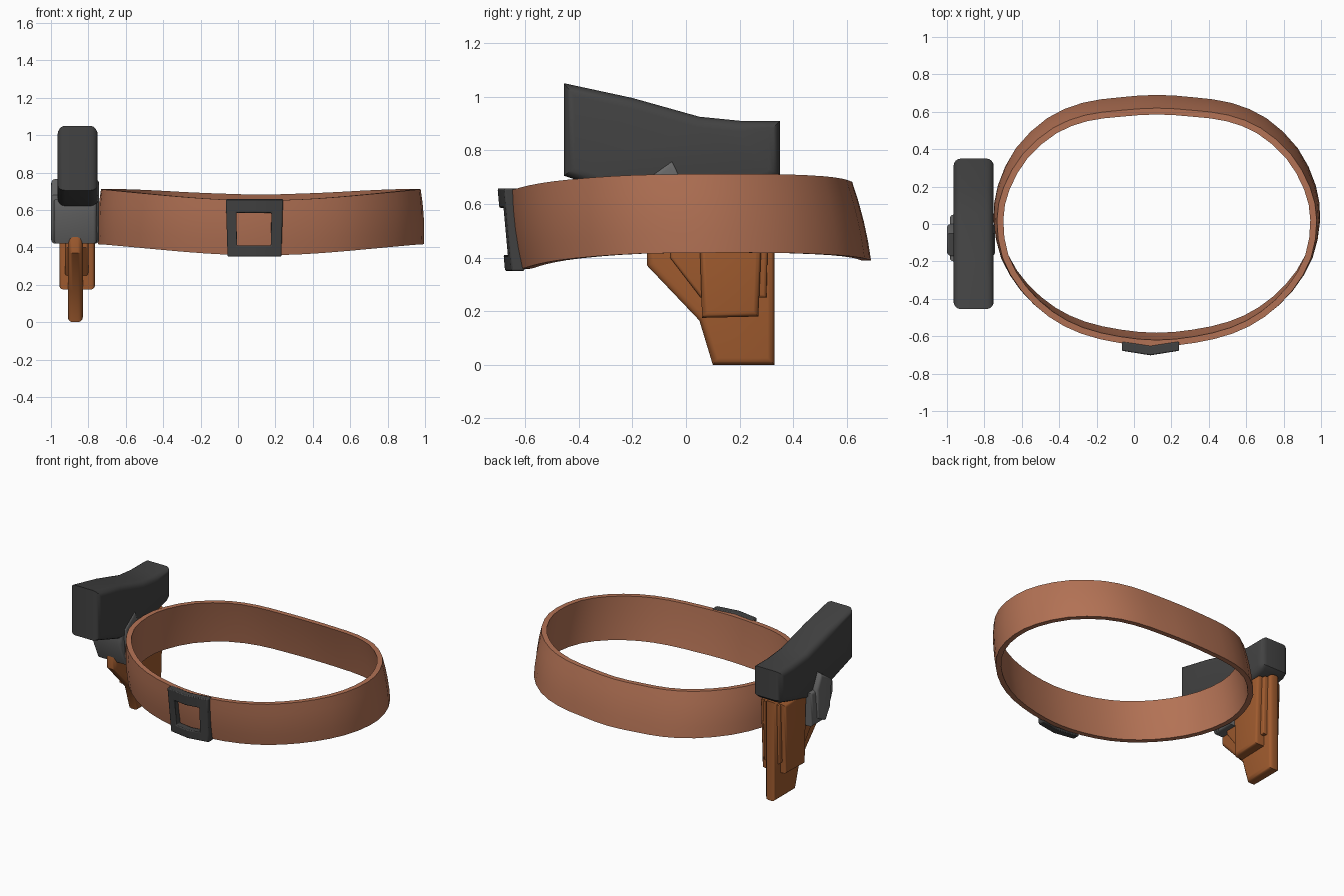
import bpy, bmesh, math
from mathutils import Vector

if "Cube" in bpy.data.objects:
    bpy.data.objects.remove(bpy.data.objects["Cube"])


def material(name, rgb):
    m = bpy.data.materials.new(name)
    m.diffuse_color = (*rgb, 1)
    m.use_nodes = True
    m.node_tree.nodes["Principled BSDF"].inputs["Base Color"].default_value = m.diffuse_color
    return m


TAN = material("tan_leather", (0.45, 0.168, 0.09))
BROWN = material("brown_leather", (0.35, 0.105, 0.028))
DARK = material("dark_metal", (0.055, 0.055, 0.055))
GREY = material("grey_metal", (0.14, 0.14, 0.14))


def finish(bm, name, mat, angle=35):
    bmesh.ops.recalc_face_normals(bm, faces=bm.faces[:])
    me = bpy.data.meshes.new(name)
    bm.to_mesh(me)
    bm.free()
    me.materials.append(mat)
    ob = bpy.data.objects.new(name, me)
    bpy.context.collection.objects.link(ob)
    bpy.ops.object.select_all(action='DESELECT')
    ob.select_set(True)
    bpy.context.view_layer.objects.active = ob
    bpy.ops.object.shade_smooth_by_angle(angle=math.radians(angle))
    return ob


def prism(name, profile, x0, x1, mat, bevel=0.02, segments=3):
    """Extrude a (y, z) profile along x and round the two side rims."""
    bm = bmesh.new()
    caps = [bm.faces.new([bm.verts.new((x, y, z)) for y, z in profile]) for x in (x0, x1)]
    a, b = (list(c.verts) for c in caps)
    n = len(profile)
    for i in range(n):
        j = (i + 1) % n
        bm.faces.new((a[i], a[j], b[j], b[i]))
    bmesh.ops.recalc_face_normals(bm, faces=bm.faces[:])
    rims = list({e for c in caps for e in c.edges})
    bmesh.ops.bevel(bm, geom=rims, offset=bevel, segments=segments,
                    profile=0.5, affect='EDGES', clamp_overlap=True)
    return finish(bm, name, mat)


def catmull(p0, p1, p2, p3, t):
    return 0.5 * (2 * p1 + (p2 - p0) * t + (2 * p0 - 5 * p1 + 4 * p2 - p3) * t * t
                  + (3 * p1 - p0 - 3 * p2 + p3) * t ** 3)


# Belt: half outline (x from centre, y, middle height), mirrored into a loop
CX = 0.122
half = [(0, -0.635, .505), (.2, -.617, .509), (.4, -.57, .522), (.57, -.485, .537),
        (.72, -.35, .551), (.825, -.18, .561), (.863, 0.02, .564), (.835, .2, .565),
        (.735, .39, .563), (.57, .54, .556), (.39, .615, .547), (.2, .642, .54), (0, .655, .535)]
ctrl = [Vector(p) for p in half] + [Vector((-x, y, z)) for x, y, z in half[-2:0:-1]]
n = len(ctrl)
path = [catmull(ctrl[i - 1], ctrl[i], ctrl[(i + 1) % n], ctrl[(i + 2) % n], t)
        for i in range(n) for t in (0, 0.5)]
bm = bmesh.new()
rings = []
for i, p in enumerate(path):
    d = path[(i + 1) % len(path)] - path[i - 1]
    out = Vector((d.y, -d.x, 0)).normalized()
    tilt = 0.015 + 0.085 * p.y
    ring = []
    for s, off in ((-1, 0), (-.5, .006), (0, .008), (.5, .006), (1, 0),
                   (1, -.034), (0, -.028), (-1, -.034)):
        q = p + out * (off - s * tilt / 2) + Vector((CX, 0, s * 0.147))
        ring.append(bm.verts.new(q))
    rings.append(ring)
for i, r in enumerate(rings):
    nxt = rings[(i + 1) % len(rings)]
    for k in range(8):
        m = (k + 1) % 8
        bm.faces.new((r[k], r[m], nxt[m], nxt[k]))
finish(bm, "belt", TAN, 40)

# Buckle: bent square frame that follows the belt front
xs = (-.153, -.098, 0, .092, .153)
zs = (.35, .41, .585, .658)
bm = bmesh.new()
grid = {}
for i, x in enumerate(xs):
    for j, z in enumerate(zs):
        taper = 0.94 + 0.06 * (z - .35) / .308
        y = -0.675 + 0.16 * abs(x) - 0.09 * (z - .35)
        for k, depth in enumerate((0, 0.05)):
            grid[i, j, k] = bm.verts.new((0.088 + x * taper, y + depth, z))
cells = {(i, j) for i in range(4) for j in range(3)} - {(1, 1), (2, 1)}
for i, j in cells:
    ring = [(i, j), (i + 1, j), (i + 1, j + 1), (i, j + 1)]
    for k in (0, 1):
        bm.faces.new([grid[a, b, k] for a, b in ring])
    # walls wherever the neighbouring cell is empty
    for e, (di, dj) in enumerate(((0, -1), (1, 0), (0, 1), (-1, 0))):
        if (i + di, j + dj) not in cells:
            a, b = ring[e], ring[(e + 1) % 4]
            bm.faces.new((grid[*a, 0], grid[*b, 0], grid[*b, 1], grid[*a, 1]))
buckle = finish(bm, "buckle", DARK)
bev = buckle.modifiers.new("soft_edges", 'BEVEL')
bev.width = 0.006
bev.segments = 2
bev.limit_method = 'ANGLE'
bev.angle_limit = math.radians(50)

# Holster: central blade with a wider pouch around it
prism("holster_blade", [(-.145, .46), (-.145, .37), (.05, .165), (.1, 0),
                        (.33, 0), (.33, .68), (-.08, .68)], -.91, -.83, BROWN, 0.025)
prism("holster_pouch", [(.045, .66), (.06, .175), (.27, .18), (.29, .66)],
      -.955, -.765, BROWN, 0.02)
prism("holster_layer", [(-.06, .66), (-.06, .4), (.055, .25), (.3, .25), (.31, .66)],
      -.925, -.8, BROWN, 0.012)

# Tool: heavy dark head, grey collar below it and side lugs
prism("tool_head", [(-.455, 1.05), (-.2, .995), (.05, .925), (.2, .91), (.35, .91),
                    (.35, .71), (.32, .685), (.05, .61), (-.15, .605), (-.38, .68),
                    (-.455, .705)], -.965, -.75, DARK, 0.04, 4)
prism("tool_collar", [(-.2, .66), (-.2, .58), (-.13, .42), (.03, .42), (.05, .66)],
      -.985, -.755, GREY, 0.02)
prism("tool_lugs", [(-.17, .68), (-.05, .765), (0, .66), (-.02, .46), (-.1, .42),
                    (-.15, .5)], -1.0, -.742, GREY, 0.02)
